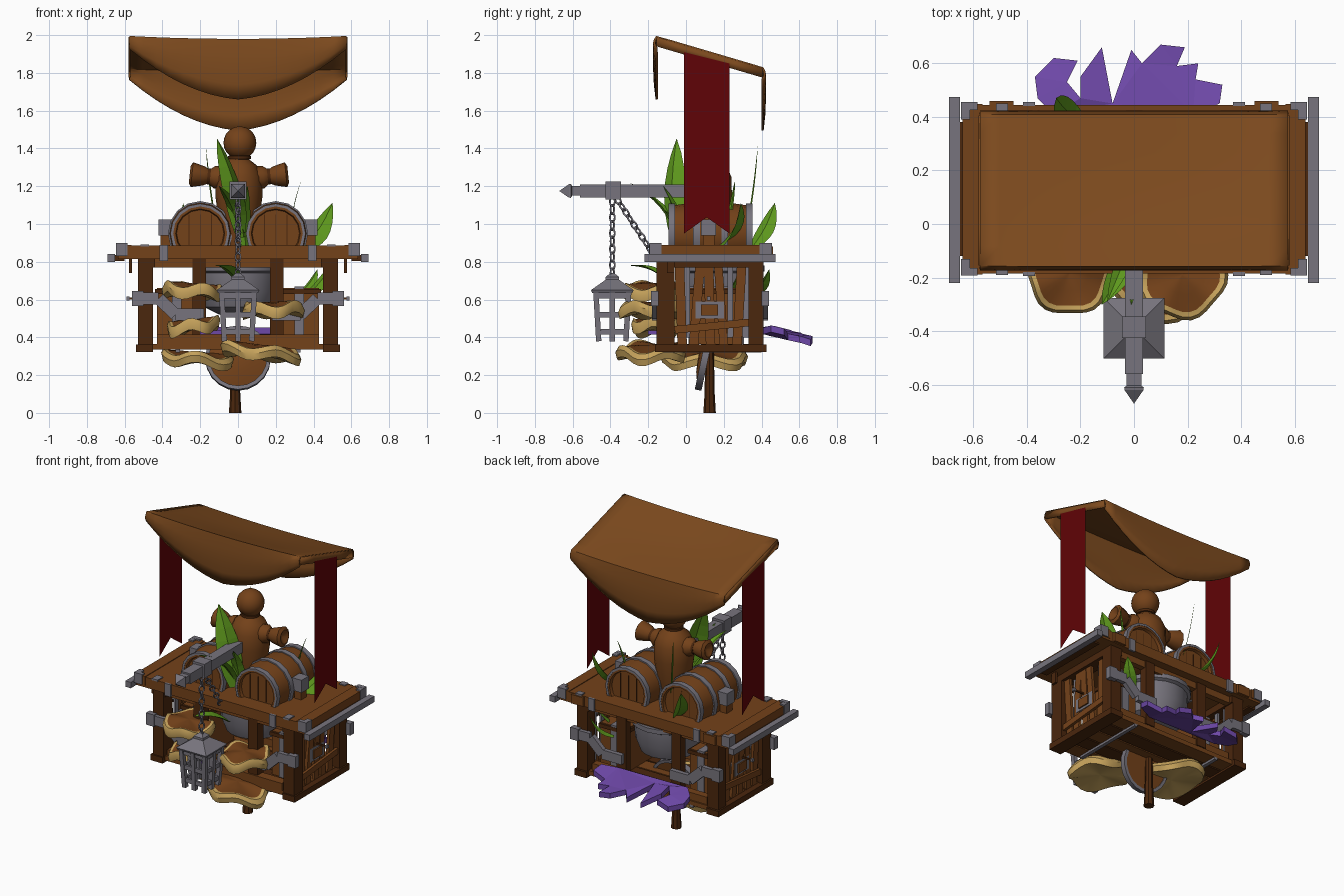
import bpy, bmesh, math
from math import sin, cos, pi, radians
from mathutils import Vector, Matrix

if "Cube" in bpy.data.objects:
    bpy.data.objects.remove(bpy.data.objects["Cube"])

COLORS = {
    "cloth_brown": (0.205, 0.069, 0.013), "wood": (0.175, 0.054, 0.010),
    "dark_wood": (0.070, 0.020, 0.004), "metal": (0.185, 0.175, 0.205),
    "red_cloth": (0.118, 0.001, 0.002), "leaf_green": (0.11, 0.31, 0.012),
    "purple": (0.155, 0.065, 0.39), "tan": (0.56, 0.36, 0.105),
}
MATS = {}
for n, c in COLORS.items():
    MATS[n] = bpy.data.materials.new(n)
    MATS[n].diffuse_color = (*c, 1)


def make(name, bm, mat, smooth=False, mats=None):
    bmesh.ops.recalc_face_normals(bm, faces=bm.faces)
    me = bpy.data.meshes.new(name)
    bm.to_mesh(me)
    bm.free()
    for m in (mats or [mat]):
        me.materials.append(MATS[m])
    ob = bpy.data.objects.new(name, me)
    bpy.context.collection.objects.link(ob)
    if smooth:
        for o in bpy.context.selected_objects:
            o.select_set(False)
        ob.select_set(True)
        bpy.context.view_layer.objects.active = ob
        bpy.ops.object.shade_smooth_by_angle(angle=radians(40))
    return ob


def box(name, mat, x, y, z, mirror=False):
    """Box from (min, max) ranges, optionally repeated on the other side of x."""
    for s in ((1, -1) if mirror else (1,)):
        bm = bmesh.new()
        bmesh.ops.create_cube(bm, size=1)
        for v in bm.verts:
            v.co = [(r[0] + r[1]) / 2 + c * (r[1] - r[0]) for r, c in zip((x, y, z), v.co)]
            v.co.x *= s
        make(name, bm, mat)


def beam(name, mat, p, q, w, d, up=(0, 1, 0), mirror=False):
    """Bar from p to q, w wide and d deep along the up direction."""
    for s in ((1, -1) if mirror else (1,)):
        a, b = Vector(p), Vector(q)
        t = (b - a).normalized()
        side = t.cross(Vector(up)).normalized()
        dep = side.cross(t)
        bm = bmesh.new()
        bmesh.ops.create_cube(bm, size=1)
        for v in bm.verts:
            v.co = (a + b) / 2 + t * v.co.z * (b - a).length + side * v.co.x * w + dep * v.co.y * d
            v.co.x *= s
        make(name, bm, mat)


def lathe(name, mat, prof, loc, rot=Matrix(), seg=16, smooth=True, ring=False):
    """Revolve (radius, height) points about local z; ring=True leaves the middle open."""
    bm = bmesh.new()
    rows = [[bm.verts.new(Vector(loc) + rot.to_3x3() @ Vector((r * cos(2 * pi * i / seg), r * sin(2 * pi * i / seg), h)))
             for i in range(seg)] for r, h in prof]
    for a, b in zip(rows, rows[1:] + (rows[:1] if ring else [])):
        for i in range(seg):
            j = (i + 1) % seg
            bm.faces.new((a[i], a[j], b[j], b[i]))
    if not ring:
        bm.faces.new(rows[0])
        bm.faces.new(rows[-1])
    return make(name, bm, mat, smooth)


def sheet(name, mat, fn, nu, nv, thick, smooth=True):
    """Solidified grid from fn(u, v), both 0..1."""
    bm = bmesh.new()
    g = [[bm.verts.new(fn(i / nu, j / nv)) for j in range(nv + 1)] for i in range(nu + 1)]
    for i in range(nu):
        for j in range(nv):
            bm.faces.new((g[i][j], g[i + 1][j], g[i + 1][j + 1], g[i][j + 1]))
    ob = make(name, bm, mat, smooth)
    if thick:
        m = ob.modifiers.new("thickness", "SOLIDIFY")
        m.thickness, m.offset = thick, 0


# Sagging canopy: front drape, roof and back drape in one cloth
def canopy(u, v):
    x = 2 * u - 1
    k = 1 - x * x
    drop = 0.06 + 0.255 * (0.8 * k + 0.2 * (1 - abs(x)))
    t = min(1, max(0, (v - 0.25) * 2))
    y, z = -0.155 + 0.56 * t, 1.99 - 0.165 * t - 0.015 * k * (1 + sin(pi * t))
    if v < 0.25:
        d = 1 - 4 * v
        y, z = y - 0.013 * sin(pi * d), z - drop * d
    elif v > 0.75:
        d = 4 * v - 3
        y, z = y + 0.012 * sin(pi * d), z - drop * d
    return (0.575 * x, y, z)

sheet("canopy", "cloth_brown", canopy, 16, 16, 0.012)
for u in (0, 1):
    sheet("canopy_side_hem", "cloth_brown",
          lambda a, b: Vector(canopy(u, 0.25 + 0.5 * a)) - Vector((0, 0, 0.05 * b)), 4, 1, 0.01)

# Side banners with a notched end
for s in (1, -1):
    bm = bmesh.new()
    pts = [(-0.01, 1.91), (-0.01, 0.95), (0.11, 1.035), (0.23, 0.95), (0.23, 1.85)]
    bm.faces.new([bm.verts.new((s * 0.582, y, z)) for y, z in pts])
    make("banner", bm, "red_cloth")

# Counter top with rails, L-shaped corner caps and straps
box("counter_top", "wood", (-0.635, 0.635), (-0.185, 0.445), (0.815, 0.885))
box("counter_end_board", "wood", (0.565, 0.64), (-0.188, 0.448), (0.83, 0.89), True)
box("side_rail", "metal", (0.65, 0.69), (-0.22, 0.475), (0.80, 0.84), True)
box("rail_link", "dark_wood", (0.60, 0.66), (-0.12, 0.38), (0.805, 0.835), True)
for y, e in (((-0.193, -0.165), (-0.193, -0.13)), ((0.425, 0.455), (0.39, 0.455))):
    box("corner_cap", "metal", (0.585, 0.644), y, (0.83, 0.9), True)
    box("corner_cap", "metal", (0.612, 0.646), e, (0.83, 0.899), True)
for y in ((-0.195, -0.18), (0.44, 0.455)):
    box("counter_strap", "metal", (0.37, 0.415), y, (0.805, 0.888), True)
for y in ((-0.19, -0.13), (0.41, 0.45)):
    box("counter_plate", "metal", (0.47, 0.515), y, (0.88, 0.892), True)
box("back_batten", "wood", (0.45, 0.54), (0.44, 0.46), (0.82, 0.88), True)
box("counter_apron", "dark_wood", (0.44, 0.53), (-0.15, 0.41), (0.77, 0.815), True)
box("apron_hook", "dark_wood", (0.562, 0.578), (-0.1, -0.06), (0.74, 0.82), True)
box("counter_peg", "wood", (0.36, 0.41), (0.09, 0.15), (0.88, 0.95), True)
box("peg_cap", "metal", (0.35, 0.42), (0.08, 0.16), (0.94, 1.025), True)

# Frame: posts, sills, floor and rails
for y in ((-0.155, -0.06), (0.33, 0.41)):
    box("corner_post", "dark_wood", (0.45, 0.53), y, (0.33, 0.815), True)
    box("inner_post", "dark_wood", (0.17, 0.24), (y[0] + 0.02, y[1] - 0.01), (0.37, 0.815), True)
    box("cross_rail", "wood", (-0.43, 0.43), (y[0] + 0.01, y[1] - 0.02), (0.365, 0.415))
    box("top_rail", "wood", (-0.45, 0.45), (y[0] + 0.02, y[1] - 0.02), (0.77, 0.815))
box("side_sill", "dark_wood", (0.45, 0.54), (-0.165, 0.425), (0.322, 0.362), True)
for i in range(5):
    y = -0.14 + i * 0.11
    box("floor_plank", "dark_wood" if i % 2 else "wood", (-0.5, 0.5), (y, y + 0.1), (0.335, 0.365))
for s in (-0.32, 0.32):
    box("floor_strap", "metal", (s - 0.012, s + 0.012), (-0.12, 0.4), (0.32, 0.338))

# Uneven slats on the sides, with a lock plate and bars behind them
for y0, y1, w in ((-0.02, -0.035, 0.05), (0.04, 0.075, 0.05), (0.13, 0.12, 0.05), (0.2, 0.17, 0.045), (0.27, 0.295, 0.05)):
    beam("side_slat", "wood", (0.49, y0, 0.36), (0.5, y1, 0.79), w, 0.02, (1, 0, 0), True)
beam("side_brace", "wood", (0.51, -0.06, 0.44), (0.51, 0.35, 0.48), 0.04, 0.02, (1, 0, 0), True)
box("lock_plate", "metal", (0.475, 0.506), (0.05, 0.2), (0.5, 0.59), True)
box("lock_knob", "wood", (0.5, 0.515), (0.08, 0.17), (0.515, 0.575), True)
for y in (0.005, 0.235, 0.315):
    box("side_bar", "metal", (0.46, 0.475), (y - 0.015, y + 0.015), (0.4, 0.77), True)
box("side_hook", "metal", (0.575, 0.59), (0.11, 0.13), (0.595, 0.615), True)
box("hook_arm", "dark_wood", (0.5, 0.58), (0.115, 0.125), (0.6, 0.61), True)

# Stepped metal brackets wrapping front and back
for y in (-0.165, 0.42):
    path = [(0.55, 0.605), (0.42, 0.605), (0.33, 0.52), (0.18, 0.52)]
    for a, b in zip(path, path[1:]):
        beam("stepped_bracket", "metal", (a[0], y, a[1]), (b[0], y, b[1]), 0.064, 0.03, mirror=True)
    box("bracket_end", "metal", (0.5, 0.56), (y - 0.02, y + 0.02), (0.565, 0.645), True)

# Stored crates and a hanging metal tub
box("crate", "wood", (0.24, 0.43), (0.02, 0.3), (0.365, 0.66), True)
box("crate_band", "metal", (0.30, 0.35), (0.012, 0.308), (0.365, 0.668), True)
box("crate_lid", "dark_wood", (0.23, 0.44), (0.01, 0.31), (0.63, 0.655), True)
lathe("tub", "metal", [(0.1, 0.52), (0.18, 0.56), (0.21, 0.64), (0.215, 0.74), (0.235, 0.75), (0.235, 0.78)],
      (0, 0.18, 0), seg=20)

# Round shield with metal rim under the floor, and the stake
tilt = Matrix.Rotation(radians(78), 4, 'X')
lathe("round_shield", "wood", [(0.155, -0.012), (0.155, 0.008), (0.08, 0.03), (0.02, 0.035)], (0, 0.1, 0.29), tilt, 20)
lathe("shield_rim", "metal", [(0.153, -0.018), (0.173, -0.018), (0.173, 0.018), (0.153, 0.018)], (0, 0.1, 0.29), tilt, 20, ring=True)
lathe("stake", "dark_wood", [(0.033, 0.0), (0.027, 0.1), (0.022, 0.36)], (-0.015, 0.125, 0), seg=8)

# Two barrels lying front to back, with recessed ends
lay = Matrix.Rotation(radians(90), 4, 'X')
for x in (-0.2, 0.2):
    c = (x, 0.13, 0.95)
    lathe("barrel", "wood", [(0.125, -0.2), (0.13, -0.22), (0.145, -0.22), (0.162, -0.1), (0.166, 0), (0.162, 0.1),
                             (0.145, 0.22), (0.13, 0.22), (0.125, 0.2)], c, lay)
    for s in (1, -1):
        for k in (-0.06, 0, 0.06):
            box("barrel_seam", "dark_wood", (x + k - 0.002, x + k + 0.002),
                (0.13 + s * 0.2 - 0.003, 0.13 + s * 0.2 + 0.003), (0.89, 1.05))
    for h, r in ((-0.205, 0.158), (-0.075, 0.171), (0.075, 0.171), (0.205, 0.158)):
        lathe("barrel_hoop", "metal", [(r - 0.015, h - 0.018), (r, h - 0.018), (r, h + 0.018), (r - 0.015, h + 0.018)],
              c, lay, ring=True)

# Stuffed dummy with tied sleeves
lathe("dummy_body", "wood", [(0.08, 0.88), (0.105, 1.0), (0.125, 1.15), (0.122, 1.25), (0.095, 1.31), (0.05, 1.345), (0.05, 1.37)],
      (0.005, 0.12, 0), seg=18)
lathe("neck_tie", "dark_wood", [(0.045, 1.34), (0.06, 1.345), (0.06, 1.36), (0.045, 1.365)], (0.008, 0.12, 0))
lathe("dummy_head", "wood", [(0.087 * sin(pi * (i + 0.2) / 10.4), -0.087 * cos(pi * (i + 0.2) / 10.4)) for i in range(11)],
      (0.01, 0.12, 1.43), seg=18)
for s in (1, -1):
    turn = Matrix.Rotation(s * radians(84), 4, 'Y')
    lathe("dummy_arm", "wood", [(0.06, 0.06), (0.06, 0.13), (0.036, 0.16), (0.05, 0.185), (0.066, 0.25), (0.045, 0.262), (0.01, 0.24)],
          (0.005, 0.12, 1.235), turn, 10)
    lathe("sleeve_tie", "dark_wood", [(0.03, 0.15), (0.042, 0.15), (0.042, 0.168), (0.03, 0.168)], (0.005, 0.12, 1.235), turn, 10)

# Lantern arm with pointed tip
box("lantern_arm", "metal", (-0.034, 0.034), (-0.56, 0.06), (1.14, 1.21))
box("arm_collar", "metal", (-0.045, 0.045), (-0.425, -0.345), (1.13, 1.225))
box("arm_neck", "metal", (-0.028, 0.028), (-0.62, -0.55), (1.15, 1.2))
lathe("arm_tip", "metal", [(0.03, 0), (0.052, 0.01), (0.05, 0.02), (0.001, 0.07)], (0, -0.6, 1.175),
      Matrix.Rotation(radians(90), 4, 'X') @ Matrix.Rotation(radians(45), 4, 'Z'), 4, False)


def chain(p, q, n):
    p, q = Vector(p), Vector(q)
    base = (q - p).to_track_quat('Z', 'X').to_matrix()
    for k in range(n):
        turn = base @ Matrix.Rotation(pi / 2 * (k % 2) + pi / 5, 3, 'Z')
        c = p.lerp(q, (k + 0.5) / n)
        bm = bmesh.new()
        rows = []
        for i in range(10):
            a = 2 * pi * i / 10
            rows.append([bm.verts.new(c + turn @ Vector(((0.016 + 0.006 * cos(b)) * cos(a), 0.006 * sin(b),
                                                         (0.025 + 0.006 * cos(b)) * sin(a))))
                         for b in (0, pi / 2, pi, 3 * pi / 2)])
        for i in range(10):
            for j in range(4):
                m, l = rows[(i + 1) % 10], (j + 1) % 4
                bm.faces.new((rows[i][j], m[j], m[l], rows[i][l]))
        make("chain_link", bm, "metal")

chain((0, -0.39, 1.14), (0, -0.39, 0.72), 10)
chain((0, -0.37, 1.14), (0, -0.18, 0.85), 9)

# Caged lantern
sq = Matrix.Rotation(radians(45), 4, 'Z')
lathe("lantern_roof", "metal", [(0.15, 0.635), (0.16, 0.65), (0.05, 0.705), (0.05, 0.72), (0.015, 0.74)], (0, -0.39, 0), sq, 4, False)
for z, h in ((0.62, 0.085), (0.52, 0.08), (0.43, 0.075)):
    for s in (1, -1):
        box("cage_ring", "metal", (-h, h), (-0.39 + s * h - 0.008, -0.39 + s * h + 0.008), (z - 0.014, z + 0.014))
        box("cage_ring", "metal", (s * h - 0.008, s * h + 0.008), (-0.39 - h, -0.39 + h), (z - 0.014, z + 0.014))
for i in (-1, 0, 1):
    for j in (-1, 0, 1):
        if i or j:
            beam("cage_bar", "metal", (i * 0.087, -0.39 + j * 0.087, 0.64), (i * 0.072, -0.39 + j * 0.072, 0.38), 0.028, 0.028)


# Shelf mushrooms: brown cap, thick tan wavy lip and underside
def shelf(cx, cy, z, rx, ry, roll, ph):
    bm = bmesh.new()
    seg = 32
    prof = [(0.02, 0.036), (0.45, 0.034), (0.82, 0.024), (0.93, 0.026), (1.0, 0.0), (0.95, -0.036), (0.5, -0.026), (0.02, -0.02)]
    rows = []
    for r, h in prof:
        row = []
        for i in range(seg):
            a = 2 * pi * i / seg
            k = r * (1 + 0.05 * sin(5 * a + ph))
            x = rx * k * cos(a)
            row.append(bm.verts.new((cx + x, cy + ry * k * sin(a), z + h + roll * x + 0.02 * r * r * sin(4 * a + 2 * ph))))
        rows.append(row)
    for k in range(len(rows) - 1):
        for i in range(seg):
            j = (i + 1) % seg
            f = bm.faces.new((rows[k][i], rows[k][j], rows[k + 1][j], rows[k + 1][i]))
            f.material_index = 0 if k < 2 else 1
    bm.faces.new(rows[0])
    bm.faces.new(rows[-1]).material_index = 1
    make("shelf_mushroom", bm, None, True, ["wood", "tan"])

for args in ((-0.24, -0.18, 0.65, 0.16, 0.16, -0.08, 0), (0.18, -0.19, 0.55, 0.165, 0.165, 0.03, 2),
             (-0.24, -0.16, 0.46, 0.14, 0.13, 0.12, 1), (0.12, -0.18, 0.325, 0.21, 0.185, -0.12, 3),
             (-0.21, 0.1, 0.285, 0.19, 0.23, -0.08, 4)):
    shelf(*args)

# Jagged purple fungus at the back
edge = [(-0.3, 0.41), (-0.36, 0.47), (-0.37, 0.55), (-0.3, 0.62), (-0.21, 0.61), (-0.25, 0.53), (-0.2, 0.47), (-0.2, 0.55), (-0.12, 0.66),
        (-0.08, 0.45), (-0.01, 0.65), (0.03, 0.6), (0.1, 0.67), (0.19, 0.66), (0.16, 0.59), (0.24, 0.6), (0.23, 0.54),
        (0.33, 0.52), (0.32, 0.45), (0.22, 0.41)]
bm = bmesh.new()
face = bm.faces.new([bm.verts.new((x, y, 0.465 - 0.25 * (y - 0.4) + 0.012 * sin(23 * x))) for x, y in edge])
top = bmesh.ops.extrude_face_region(bm, geom=[face])
bmesh.ops.translate(bm, vec=(0, 0, -0.035), verts=[v for v in top["geom"] if isinstance(v, bmesh.types.BMVert)])
bmesh.ops.triangulate(bm, faces=bm.faces)
make("purple_fungus", bm, "purple")
box("purple_sprout", "purple", (-0.2, -0.08), (-0.2, -0.13), (0.415, 0.435))


# Blade leaves, folded along the middle
def leaf(base, tip, w, side, bend):
    a, b, s = Vector(base), Vector(tip), Vector(side).normalized()
    n = (b - a).cross(s).normalized()
    def fn(u, v):
        k = 2 * v - 1
        width = w * 0.5 * (sin(pi * min(1, u * 0.85 + 0.15)) ** 0.8 if u < 1 else 0.02)
        return a.lerp(b, u) + s * k * width + n * (bend * sin(pi * u) + abs(k) * width * 0.35)
    sheet("leaf", "leaf_green", fn, 7, 2, 0, False)

for args in (((0.03, -0.06, 0.93), (-0.11, -0.05, 1.45), 0.15, (0.8, 1, 0.2), -0.03),
             ((0.02, -0.05, 0.95), (-0.01, -0.3, 1.22), 0.07, (1, 0, 0), 0.03),
             ((0.0, -0.05, 1.0), (-0.1, -0.29, 1.2), 0.06, (1, -0.4, 0), 0.02),
             ((0.04, -0.02, 0.88), (0.05, -0.12, 1.2), 0.08, (1, 0.5, 0), 0.02),
             ((0.35, 0.17, 0.88), (0.5, 0.29, 1.11), 0.12, (0.9, -0.6, -0.5), 0.03),
             ((-0.1, 0.31, 0.92), (-0.17, 0.38, 1.41), 0.012, (1, 1, 0), 0.01),
             ((0.28, 0.22, 0.95), (0.335, 0.26, 1.23), 0.02, (0, 1, 0), 0.01),
             ((0.36, 0.2, 0.62), (0.5, 0.3, 0.8), 0.09, (1, -0.6, 0), 0.02),
             ((0.0, -0.1, 0.7), (-0.12, -0.3, 0.78), 0.09, (1, -0.5, 0), 0.02),
             ((-0.18, 0.36, 0.89), (-0.29, 0.47, 1.11), 0.1, (0.6, 1, -0.2), 0.02),
             ((0.3, 0.34, 0.62), (0.42, 0.44, 0.76), 0.08, (1, -1, 0), 0.02)):
    leaf(*args)

for m in bpy.data.materials:
    if m.users and not m.is_grease_pencil:
        m.use_nodes = True
        m.node_tree.nodes["Principled BSDF"].inputs["Base Color"].default_value = m.diffuse_color
